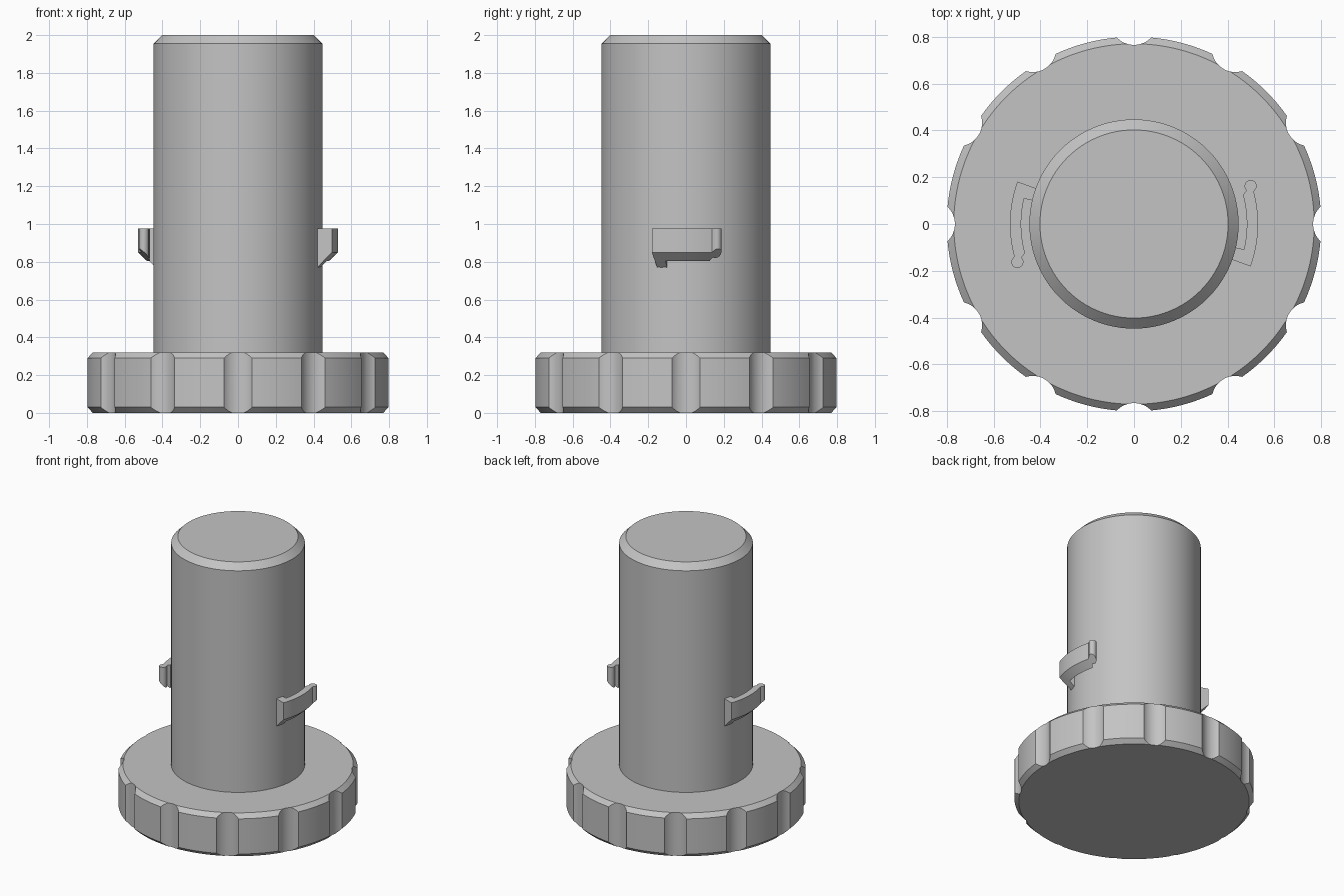
import bpy, bmesh
from math import sin, cos, pi, radians
from mathutils import Vector

if "Cube" in bpy.data.objects:
    bpy.data.objects.remove(bpy.data.objects["Cube"])

GREY = (0.55, 0.55, 0.55, 1)
grey = bpy.data.materials.new("plain grey")
grey.use_nodes = True
grey.diffuse_color = GREY
grey.node_tree.nodes["Principled BSDF"].inputs["Base Color"].default_value = GREY


def finish(bm, name):
    bmesh.ops.recalc_face_normals(bm, faces=bm.faces)
    mesh = bpy.data.meshes.new(name)
    bm.to_mesh(mesh)
    bm.free()
    mesh.materials.append(grey)
    obj = bpy.data.objects.new(name, mesh)
    bpy.context.collection.objects.link(obj)
    return obj


def select(obj):
    bpy.ops.object.select_all(action="DESELECT")
    obj.select_set(True)
    bpy.context.view_layer.objects.active = obj


def smooth(obj):
    select(obj)
    bpy.ops.object.shade_smooth_by_angle(angle=radians(25))


def stack(bm, rings):
    """Bridge successive closed rings of points and cap both ends."""
    rows = [[bm.verts.new(p) for p in ring] for ring in rings]
    n = len(rows[0])
    for a, b in zip(rows, rows[1:]):
        for i in range(n):
            j = (i + 1) % n
            bm.faces.new((a[i], a[j], b[j], b[i]))
    bm.faces.new(rows[0])
    bm.faces.new(rows[-1])


def circle(r, z, n, cx=0, cy=0):
    return [(cx + r * cos(2 * pi * i / n), cy + r * sin(2 * pi * i / n), z)
            for i in range(n)]


def turned(name, profile, n=96):
    bm = bmesh.new()
    stack(bm, [circle(r, z, n) for r, z in profile])
    return finish(bm, name)


# Shaft with chamfered top
smooth(turned("shaft", [(0.447, 0.3), (0.447, 1.955), (0.402, 2)]))

# Chamfered knob with twelve grip notches
knob = turned("grip_knob", [(0.77, 0), (0.8, 0.03), (0.8, 0.29), (0.77, 0.32)], 144)
bm = bmesh.new()
for k in range(12):
    a = k * pi / 6
    cx, cy = 0.866 * cos(a), 0.866 * sin(a)
    stack(bm, [circle(0.101, z, 48, cx, cy) for z in (-0.1, 0.45)])
cutter = finish(bm, "notch_cutter")
cutter.hide_render = True
mod = knob.modifiers.new("notches", "BOOLEAN")
mod.operation = "DIFFERENCE"
mod.solver = "EXACT"
mod.object = cutter
select(knob)
bpy.ops.object.modifier_apply(modifier=mod.name)
bpy.data.objects.remove(cutter)
smooth(knob)


# Spring clips: a root on the shaft, a curved arm and a rounded bead at its tip
def polar(r, degrees):
    a = radians(degrees)
    return Vector((r * cos(a), r * sin(a), 0))


def clip(name, turn):
    outer, inner, root = 0.53, 0.482, 0.43
    pairs = [(polar(root, a), polar(outer, a)) for a in (-20, -18, -16, -13.1)]
    pairs += [(polar(inner, -13 + 2 * i), polar(outer, -13 + 2 * i)) for i in range(15)]
    out, along = polar(1, 18), polar(1, 108)
    centre = out * 0.524
    for t in range(-30, 90, 14):
        s, c = 0.026 * sin(radians(t)), 0.026 * cos(radians(t))
        pairs.append((centre + along * s - out * c, centre + along * s + out * c))
    rings = []
    for p, q in pairs:
        ring = []
        for v, top in ((p, False), (q, False), (q, True), (p, True)):
            z = 0.975 if top else 0.85 - (outer - v.length) * 0.95
            ring.append((v.x * turn, v.y * turn, z))
        rings.append(ring)
    bm = bmesh.new()
    stack(bm, rings)
    smooth(finish(bm, name))


clip("left_clip", 1)
clip("right_clip", -1)
